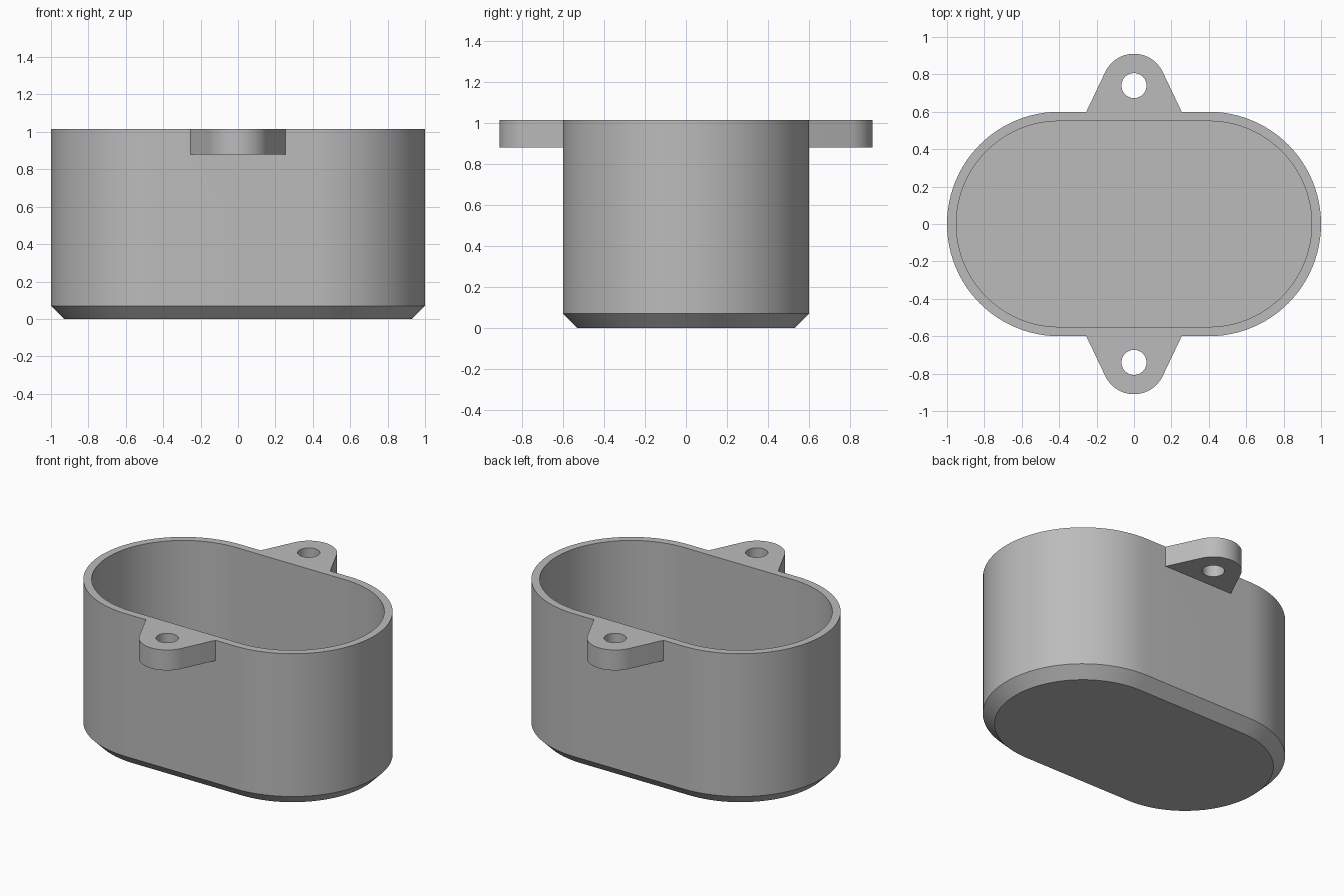
import bpy
import bmesh
from math import sin, cos, pi, atan2, acos, hypot

HEIGHT, FLOOR, CHAMFER = 1.015, 0.07, 0.07
STRAIGHT, RADIUS, WALL = 0.4, 0.6, 0.05
LUG_Y, LUG_R, LUG_BASE, LUG_Z, HOLE_R = 0.74, 0.17, 0.255, 0.88, 0.067

cube = bpy.data.objects.get("Cube")
if cube:
    bpy.data.objects.remove(cube, do_unlink=True)

grey = bpy.data.materials.new("plain grey")
grey.use_nodes = True
colour = (0.5, 0.5, 0.5, 1)
grey.diffuse_color = colour
grey.node_tree.nodes["Principled BSDF"].inputs["Base Color"].default_value = colour


def arc(cx, cy, r, start, end, steps):
    """Points along an arc, both ends included."""
    angles = [start + (end - start) * i / steps for i in range(steps + 1)]
    return [(cx + r * cos(a), cy + r * sin(a)) for a in angles]


def stadium(r):
    return (arc(STRAIGHT, 0, r, -pi / 2, pi / 2, 48)
            + arc(-STRAIGHT, 0, r, pi / 2, 3 * pi / 2, 48))


def finish(bm, name):
    bmesh.ops.recalc_face_normals(bm, faces=bm.faces)
    mesh = bpy.data.meshes.new(name)
    bm.to_mesh(mesh)
    bm.free()
    mesh.materials.append(grey)
    obj = bpy.data.objects.new(name, mesh)
    bpy.context.collection.objects.link(obj)
    return obj


def make_cup():
    """Chamfered outside, rim, inside wall and floor, as stacked rings."""
    bm = bmesh.new()
    levels = [(RADIUS - CHAMFER, 0), (RADIUS, CHAMFER), (RADIUS, HEIGHT),
              (RADIUS - WALL, HEIGHT), (RADIUS - WALL, FLOOR)]
    rings = [[bm.verts.new((x, y, z)) for x, y in stadium(r)] for r, z in levels]
    for low, high in zip(rings, rings[1:]):
        for i in range(len(low)):
            bm.faces.new((low[i - 1], low[i], high[i], high[i - 1]))
    bm.faces.new(rings[0])
    bm.faces.new(rings[-1])
    return finish(bm, "container")


def make_lug(side, name):
    """Tapered mounting lug with a round end and a screw hole."""
    bm = bmesh.new()
    root = RADIUS - WALL / 2
    drop = RADIUS - LUG_Y
    # Angle where the straight flank touches the round end
    touch = atan2(drop, LUG_BASE) + acos(LUG_R / hypot(LUG_BASE, drop))
    outline = ([(LUG_BASE, root), (LUG_BASE, RADIUS)]
               + arc(0, LUG_Y, LUG_R, touch, pi - touch, 32)
               + [(-LUG_BASE, RADIUS), (-LUG_BASE, root)])
    hole = arc(0, LUG_Y, HOLE_R, 0, 2 * pi, 40)[:-1]
    edges = []
    for loop in (outline, hole):
        verts = [bm.verts.new((x, side * y, LUG_Z)) for x, y in loop]
        edges += [bm.edges.new((verts[i - 1], verts[i])) for i in range(len(verts))]
    bmesh.ops.triangle_fill(bm, edges=edges, use_beauty=True)
    top = bmesh.ops.extrude_face_region(bm, geom=bm.faces[:], use_keep_orig=True)
    moved = [v for v in top["geom"] if isinstance(v, bmesh.types.BMVert)]
    bmesh.ops.translate(bm, verts=moved, vec=(0, 0, HEIGHT - LUG_Z))
    return finish(bm, name)


# Join both lugs into the wall so the rim is one continuous surface
container = make_cup()
bpy.context.view_layer.objects.active = container
container.select_set(True)
for side, name in ((-1, "front_lug"), (1, "back_lug")):
    lug = make_lug(side, name)
    union = container.modifiers.new(name, "BOOLEAN")
    union.operation = "UNION"
    union.solver = "EXACT"
    union.object = lug
    bpy.ops.object.modifier_apply(modifier=union.name)
    bpy.data.objects.remove(lug, do_unlink=True)

bpy.ops.object.shade_smooth_by_angle(angle=pi / 6)
